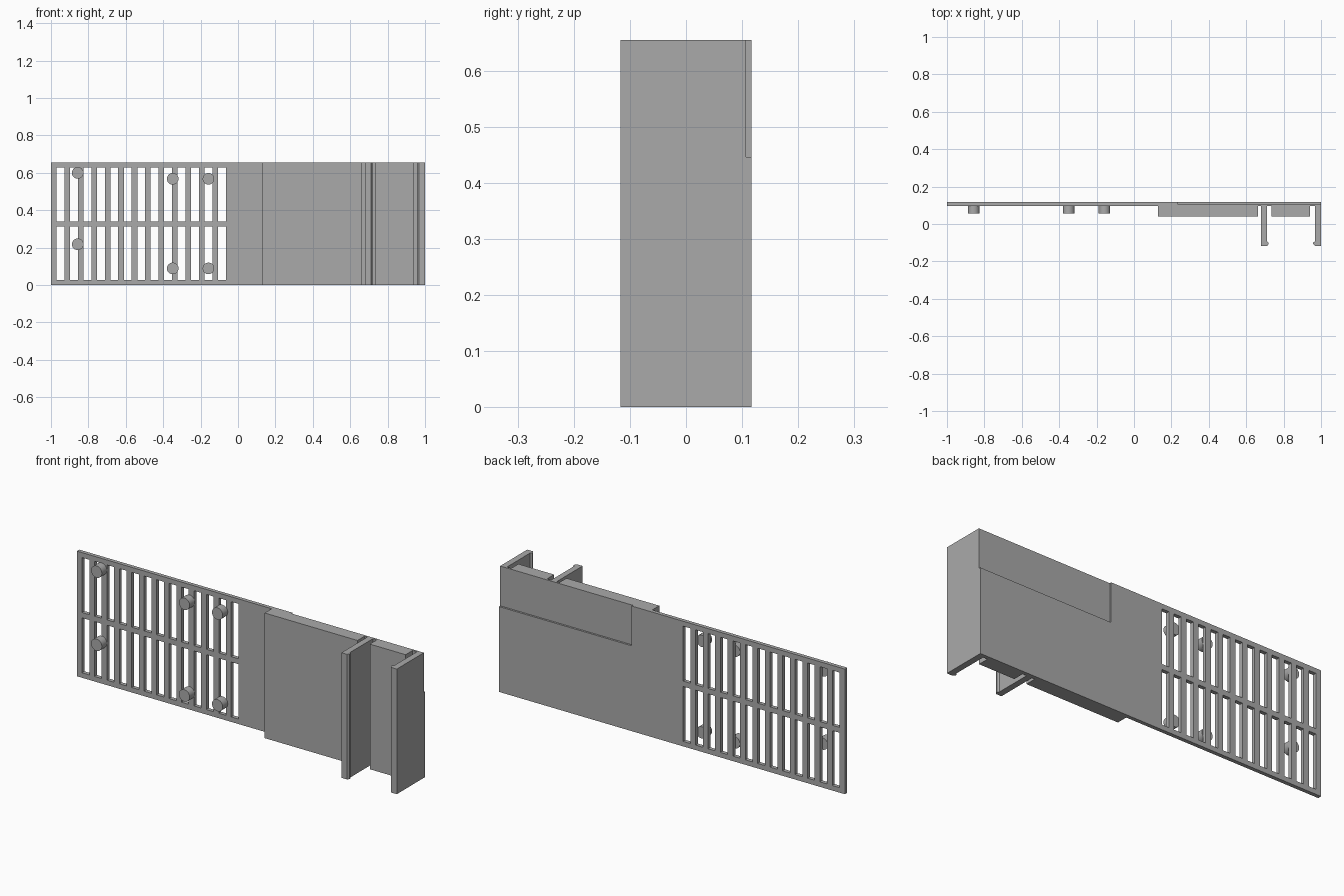
import bpy
import bmesh
import math
from mathutils import Matrix, Vector

cube = bpy.data.objects.get("Cube")
if cube:
    bpy.data.objects.remove(cube, do_unlink=True)

HEIGHT = 0.654
BACK, PLATE, BLOCK, TIP = 0.117, 0.097, 0.039, -0.117

grey = bpy.data.materials.new("plain grey")
grey.use_nodes = True
colour = (0.4, 0.4, 0.4, 1)
grey.diffuse_color = colour
grey.node_tree.nodes["Principled BSDF"].inputs["Base Color"].default_value = colour


def finish(name, bm):
    bmesh.ops.recalc_face_normals(bm, faces=bm.faces[:])
    mesh = bpy.data.meshes.new(name)
    bm.to_mesh(mesh)
    bm.free()
    mesh.materials.append(grey)
    obj = bpy.data.objects.new(name, mesh)
    bpy.context.collection.objects.link(obj)
    return obj


def add_box(bm, low, high):
    low, high = Vector(low), Vector(high)
    matrix = Matrix.Translation((low + high) / 2) @ Matrix.Diagonal((*(high - low), 1))
    bmesh.ops.create_cube(bm, size=1, matrix=matrix)


def activate(obj):
    bpy.ops.object.select_all(action="DESELECT")
    obj.select_set(True)
    bpy.context.view_layer.objects.active = obj


# Plate, thick blocks and the two barbed clip walls share one plan profile
profile = [
    (-1, BACK), (-1, PLATE), (0.127, PLATE), (0.127, BLOCK),
    (0.664, BLOCK), (0.664, PLATE), (0.68, PLATE), (0.68, TIP),
    (0.712, TIP), (0.72, -0.106), (0.72, -0.1), (0.712, -0.092),
    (0.712, PLATE), (0.735, PLATE), (0.735, BLOCK), (0.942, BLOCK),
    (0.942, PLATE), (0.967, PLATE), (0.967, -0.092), (0.958, -0.1),
    (0.958, -0.106), (0.967, TIP), (1, TIP), (1, BACK),
]
bm = bmesh.new()
face = bm.faces.new([bm.verts.new((x, y, 0)) for x, y in profile])
grown = bmesh.ops.extrude_face_region(bm, geom=[face])
top = [v for v in grown["geom"] if isinstance(v, bmesh.types.BMVert)]
bmesh.ops.translate(bm, verts=top, vec=(0, 0, HEIGHT))
body = finish("back_plate_with_clip", bm)

# Cutter: two rows of vent slots and the shallow recess at the back
bm = bmesh.new()
for column in range(13):
    x = -0.97 + column * 0.0719
    for z in (0.026, 0.341):
        add_box(bm, (x, 0, z), (x + 0.042, 0.2, z + 0.287))
add_box(bm, (0.232, 0.107, 0.446), (1.1, 0.2, 0.8))
cutter = finish("slot_cutter", bm)
cutter.hide_render = True

activate(body)
cut = body.modifiers.new("vent slots", "BOOLEAN")
cut.operation = "DIFFERENCE"
cut.solver = "EXACT"
cut.object = cutter
bpy.ops.object.modifier_apply(modifier=cut.name)
bpy.data.objects.remove(cutter, do_unlink=True)

# Round mounting pegs on the front of the grille
PEG_LENGTH = 0.042
pegs = {-0.857: (0.6, 0.218), -0.349: (0.568, 0.089), -0.158: (0.568, 0.089)}
for column, (x, heights) in enumerate(pegs.items(), 1):
    for row, z in zip(("upper", "lower"), heights):
        bm = bmesh.new()
        place = (Matrix.Translation((x, PLATE - PEG_LENGTH / 2, z))
                 @ Matrix.Rotation(math.radians(90), 4, "X"))
        bmesh.ops.create_cone(bm, cap_ends=True, segments=40, radius1=0.031,
                              radius2=0.031, depth=PEG_LENGTH, matrix=place)
        peg = finish(f"{row}_peg_{column}", bm)
        activate(peg)
        bpy.ops.object.shade_smooth_by_angle(angle=math.radians(30))
